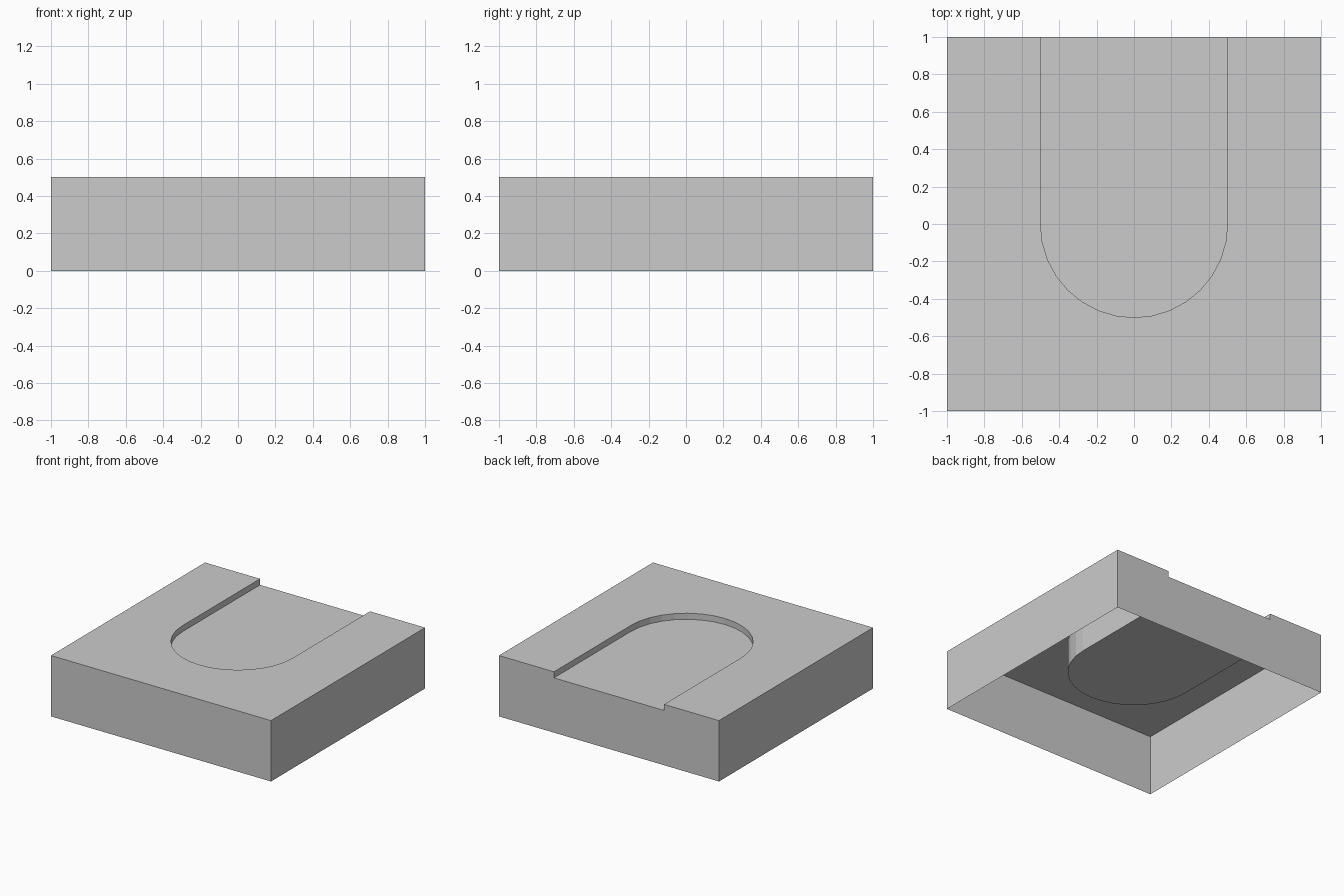
import bpy
import bmesh
from math import cos, sin, pi

HALF = 1.0       # half width of the square shell
TOP = 0.5        # height of the upper face
FLOOR = 0.45     # height of the recess floor
UNDER = 0.25     # height of the block's underside
RADIUS = 0.5     # radius of the rounded recess end
SEGMENTS = 16

cube = bpy.data.objects.get("Cube")
if cube:
    bpy.data.objects.remove(cube, do_unlink=True)

grey = bpy.data.materials.new("light_grey")
grey.use_nodes = True
colour = (0.6, 0.6, 0.6, 1)
grey.diffuse_color = colour
grey.node_tree.nodes["Principled BSDF"].inputs["Base Color"].default_value = colour

# U-shaped outline, running from the left back edge round the front to the right
arc = [(RADIUS * cos(pi * i / SEGMENTS), -RADIUS * sin(pi * i / SEGMENTS))
       for i in range(SEGMENTS + 1)]
outline = [(RADIUS, HALF)] + arc + [(-RADIUS, HALF)]


def add_face(bm, points):
    return bm.faces.new([bm.verts.new(p) for p in points])


def at_height(points, z):
    return [(x, y, z) for x, y in points]


def add_band(bm, points, low, high):
    """Vertical walls along an open outline."""
    for a, b in zip(points, points[1:]):
        add_face(bm, [(*a, low), (*b, low), (*b, high), (*a, high)])


def finish(bm, name):
    bmesh.ops.remove_doubles(bm, verts=bm.verts, dist=0.0001)
    mesh = bpy.data.meshes.new(name)
    bm.to_mesh(mesh)
    bm.free()
    mesh.materials.append(grey)
    obj = bpy.data.objects.new(name, mesh)
    bpy.context.collection.objects.link(obj)
    return obj


# Thin open-bottomed shell with the recess cut through its top and back
bm = bmesh.new()
rim = [(-HALF, HALF), (-HALF, -HALF), (HALF, -HALF), (HALF, HALF)]
add_band(bm, rim, 0, TOP)
add_face(bm, at_height(rim + outline, TOP))
back = [(HALF, 0), (-HALF, 0), (-HALF, TOP), (-RADIUS, TOP),
        (-RADIUS, FLOOR), (RADIUS, FLOOR), (RADIUS, TOP), (HALF, TOP)]
add_face(bm, [(x, HALF, z) for x, z in back])
add_band(bm, outline, FLOOR, TOP)
finish(bm, "shell")

# Block below the recess: floor on top, walls and underside inside the shell
bm = bmesh.new()
add_face(bm, at_height(outline[::-1], FLOOR))
add_face(bm, at_height(outline, UNDER))
add_band(bm, outline[::-1], UNDER, FLOOR)
finish(bm, "recess_block")
